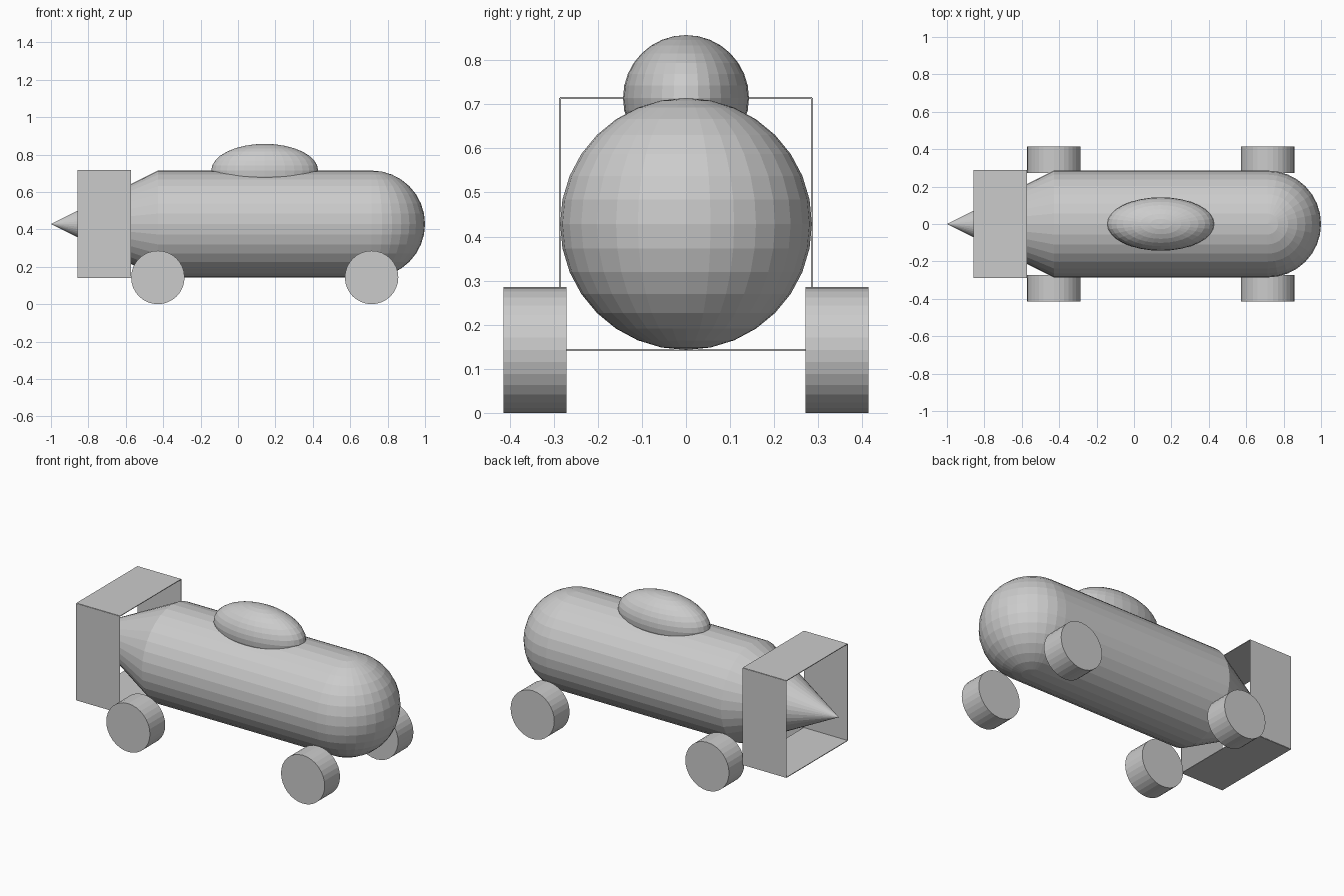
import bpy, bmesh, math
from mathutils import Matrix

if "Cube" in bpy.data.objects:
    bpy.data.objects.remove(bpy.data.objects["Cube"])

U = 1 / 7            # design unit: the model is 14 units long
AXLE_Z = U           # wheel centre height
BODY_Z = 3 * U       # body centre line
SEG = 32

grey = bpy.data.materials.new("light grey")
grey.diffuse_color = (0.6, 0.6, 0.6, 1)
grey.use_nodes = True
grey.node_tree.nodes["Principled BSDF"].inputs["Base Color"].default_value = grey.diffuse_color

ALONG_X = Matrix.Rotation(math.pi / 2, 4, 'Y')
ALONG_Y = Matrix.Rotation(math.pi / 2, 4, 'X')


def finish(name, bm, loc):
    bmesh.ops.recalc_face_normals(bm, faces=bm.faces)
    mesh = bpy.data.meshes.new(name)
    bm.to_mesh(mesh)
    bm.free()
    mesh.materials.append(grey)
    ob = bpy.data.objects.new(name, mesh)
    ob.location = loc
    bpy.context.collection.objects.link(ob)
    return ob


def cone(name, loc, r1, r2, depth, rot, caps=True):
    bm = bmesh.new()
    bmesh.ops.create_cone(bm, cap_ends=caps, segments=SEG, radius1=r1,
                          radius2=r2, depth=depth, matrix=rot)
    bmesh.ops.remove_doubles(bm, verts=bm.verts, dist=1e-5)
    return finish(name, bm, loc)


def ball(name, loc, radii, front_half=False):
    bm = bmesh.new()
    bmesh.ops.create_uvsphere(bm, u_segments=SEG, v_segments=SEG // 2, radius=1,
                              matrix=Matrix.Diagonal((*radii, 1)))
    if front_half:
        back = [v for v in bm.verts if v.co.x < -1e-4]
        bmesh.ops.delete(bm, geom=back, context='VERTS')
    return finish(name, bm, loc)


def box(name, loc, size):
    bm = bmesh.new()
    bmesh.ops.create_cube(bm, size=1, matrix=Matrix.Diagonal((*size, 1)))
    return finish(name, bm, loc)


# Body: tube, round nose, pointed tail
cone("body", (U, 0, BODY_Z), 2 * U, 2 * U, 8 * U, ALONG_X, caps=False)
ball("nose", (5 * U, 0, BODY_Z), (2 * U,) * 3, front_half=True)
cone("tail_cone", (-5 * U, 0, BODY_Z), 0, 2 * U, 4 * U, ALONG_X, caps=False)

# Canopy
ball("canopy", (U, 0, 5 * U), (2 * U, U, U))

# Square ring of tail fins
T = 0.004
for s, side, level in ((-1, "right", "lower"), (1, "left", "upper")):
    box(f"{side}_fin", (-5 * U, s * 2 * U, BODY_Z), (2 * U, T, 4 * U))
    box(f"{level}_fin", (-5 * U, 0, BODY_Z + s * 2 * U), (2 * U, 4 * U, T))

# Wheels
for x, end in ((-3 * U, "rear"), (5 * U, "front")):
    for s, side in ((-1, "right"), (1, "left")):
        cone(f"{end}_{side}_wheel", (x, s * 2.4 * U, AXLE_Z), U, U, U, ALONG_Y)
